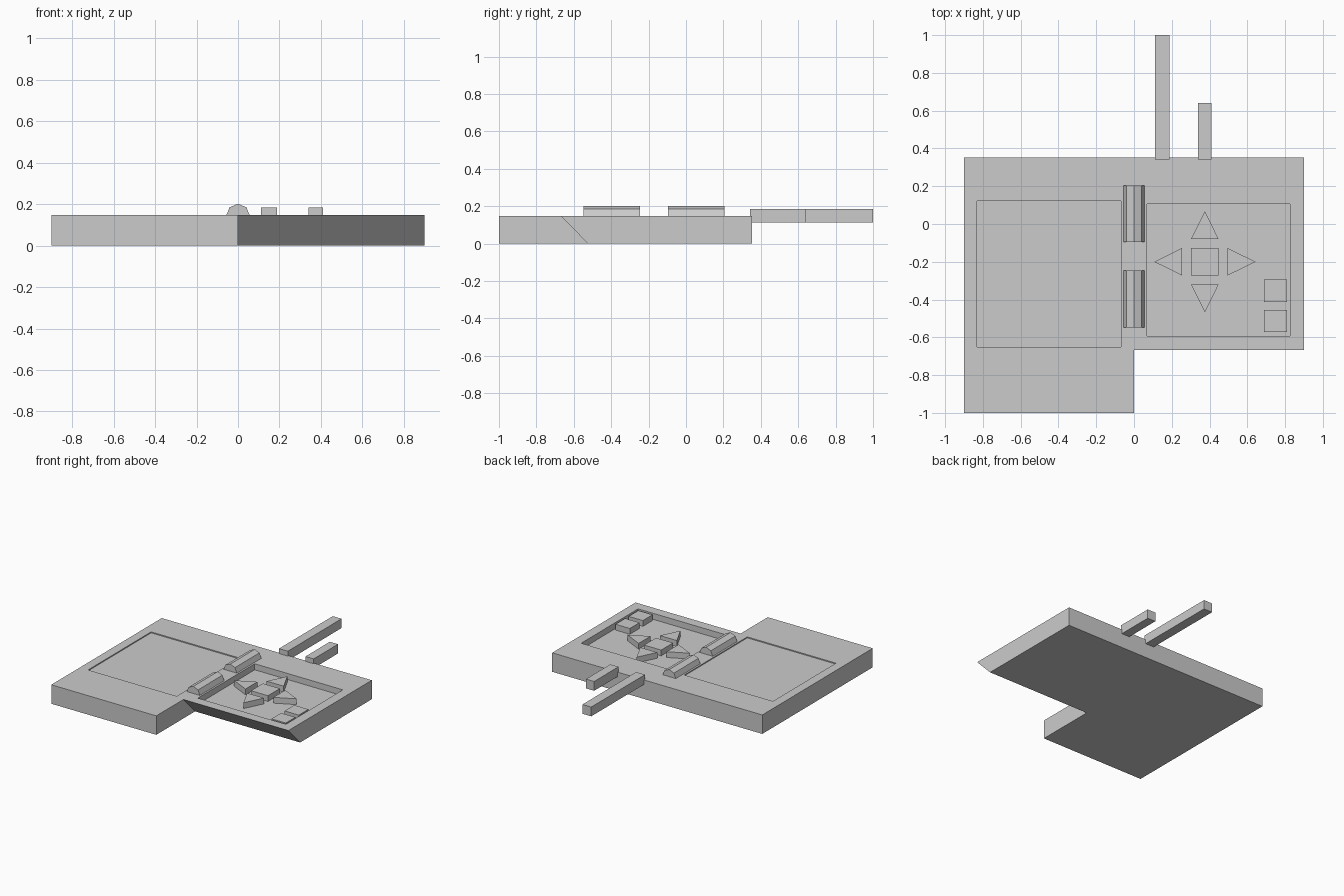
import bpy, bmesh
from math import pi, cos, sin
from mathutils import Vector

if "Cube" in bpy.data.objects:
    bpy.data.objects.remove(bpy.data.objects["Cube"])

TOP = 0.147      # top surface of the body
FLOOR = 0.1      # floor of the deep control tray


def prism(name, profile, axis, start, end):
    """Extrude a flat profile along x, y or z; profile gives the other two axes in order."""
    i = "xyz".index(axis)

    def point(p):
        c = list(p)
        c.insert(i, start)
        return c

    bm = bmesh.new()
    face = bm.faces.new([bm.verts.new(point(p)) for p in profile])
    new = bmesh.ops.extrude_face_region(bm, geom=[face])["geom"]
    offset = Vector((0, 0, 0))
    offset[i] = end - start
    bmesh.ops.translate(bm, vec=offset, verts=[v for v in new if isinstance(v, bmesh.types.BMVert)])
    bmesh.ops.recalc_face_normals(bm, faces=bm.faces)
    mesh = bpy.data.meshes.new(name)
    bm.to_mesh(mesh)
    bm.free()
    obj = bpy.data.objects.new(name, mesh)
    bpy.context.collection.objects.link(obj)
    return obj


def box(name, x0, x1, y0, y1, z0, z1):
    return prism(name, [(x0, y0), (x1, y0), (x1, y1), (x0, y1)], "z", z0, z1)


def recess(obj, x0, x1, y0, y1, floor):
    """Cut a rectangular tray into the top of a body half."""
    cutter = box("recess_cutter", x0, x1, y0, y1, floor, TOP + 0.1)
    mod = obj.modifiers.new("recess", "BOOLEAN")
    mod.operation = "DIFFERENCE"
    mod.solver = "EXACT"
    mod.object = cutter
    bpy.context.view_layer.objects.active = obj
    bpy.ops.object.modifier_apply(modifier=mod.name)
    bpy.data.objects.remove(cutter, do_unlink=True)


# Body halves: plain left slab, right slab with an undercut front
left = box("left_half", -0.9, 0, -1, 0.352, 0, TOP)
recess(left, -0.83, -0.07, -0.65, 0.122, TOP - 0.008)
right = prism("right_half", [(-0.668, TOP), (-0.525, 0), (0.352, 0), (0.352, TOP)], "x", 0, 0.9)
recess(right, 0.07, 0.825, -0.592, 0.105, FLOOR)

# Octagonal hinge barrels on the seam
octagon = [(0.057 * cos(k * pi / 4), 0.145 + 0.057 * sin(k * pi / 4)) for k in range(8)]
for name, y in (("front_hinge", -0.547), ("back_hinge", -0.095)):
    prism(name, octagon, "y", y, y + 0.3)

# Square centre button and four arrow buttons around it
cx, cy, half = 0.375, -0.2, 0.073
box("centre_button", cx - half, cx + half, cy - half, cy + half, FLOOR - 0.005, TOP - 0.002)
for k, side in enumerate(("right", "back", "left", "front")):
    c, s = round(cos(k * pi / 2)), round(sin(k * pi / 2))
    arrow = [(0.12, -half), (0.268, 0), (0.12, half)]
    prism(side + "_arrow_button", [(cx + c * u - s * v, cy + s * u + c * v) for u, v in arrow],
          "z", FLOOR - 0.005, TOP - 0.002)

# Two small square buttons
for name, y in (("small_button_front", -0.573), ("small_button_back", -0.413)):
    box(name, 0.688, 0.81, y, y + 0.118, FLOOR - 0.005, TOP - 0.002)

# Antenna bars sticking out of the back
box("long_antenna", 0.112, 0.187, 0.342, 1, 0.113, 0.185)
box("short_antenna", 0.339, 0.409, 0.342, 0.64, 0.113, 0.185)
